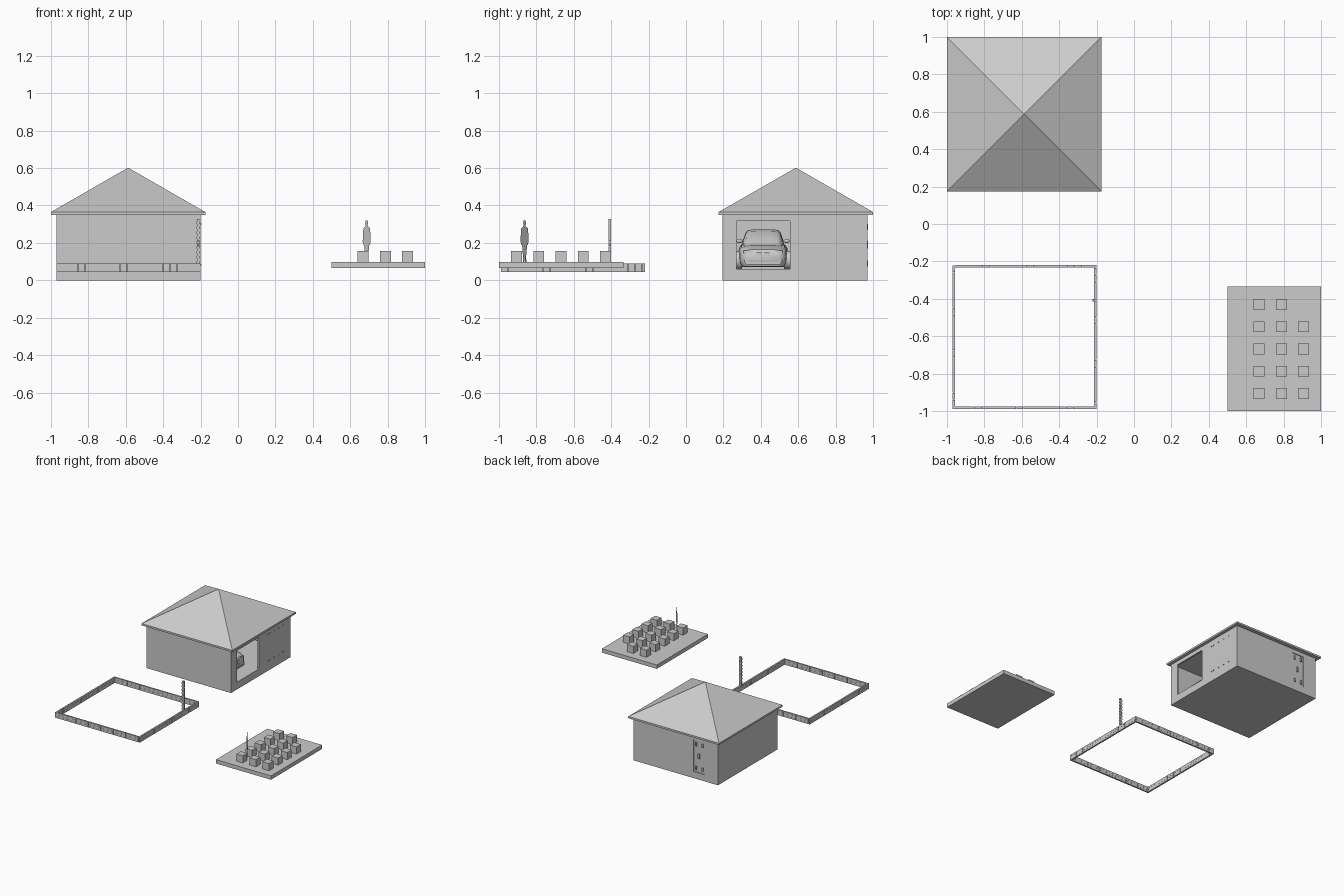
import bpy, bmesh, math
from mathutils import Vector

if "Cube" in bpy.data.objects:
    bpy.data.objects.remove(bpy.data.objects["Cube"])


def finish(name, bm, smooth=None):
    bmesh.ops.recalc_face_normals(bm, faces=bm.faces)
    me = bpy.data.meshes.new(name)
    bm.to_mesh(me)
    bm.free()
    if smooth:
        me.shade_smooth()
        me.set_sharp_from_angle(angle=math.radians(smooth))
    ob = bpy.data.objects.new(name, me)
    bpy.context.collection.objects.link(ob)
    return ob


def add_box(bm, lo, hi):
    vs = bmesh.ops.create_cube(bm, size=1)["verts"]
    for v in vs:
        v.co = Vector([a + (b - a) * (c + .5) for a, b, c in zip(lo, hi, v.co)])


def boxes(name, items):
    bm = bmesh.new()
    for lo, hi in items:
        add_box(bm, lo, hi)
    return finish(name, bm)


def loft(name, rings, smooth=None):
    bm = bmesh.new()
    rows = [[bm.verts.new(p) for p in r] for r in rings]
    n = len(rows[0])
    for a, b in zip(rows, rows[1:]):
        for i in range(n):
            bm.faces.new((a[i], a[(i + 1) % n], b[(i + 1) % n], b[i]))
    bm.faces.new(rows[0])
    bm.faces.new(rows[-1])
    return finish(name, bm, smooth)


def cut(target, name, lo, hi):
    c = boxes(name, [(lo, hi)])
    c.hide_render = True
    c.display_type = 'WIRE'
    m = target.modifiers.new(name, 'BOOLEAN')
    m.operation = 'DIFFERENCE'
    m.solver = 'EXACT'
    m.object = c


# House shell, hollow, with garage opening and back door opening
house = boxes("house_walls", [((-.97, .195, 0), (-.2, .97, .35))])
cut(house, "room_cutter", (-.958, .207, .06), (-.212, .958, .37))
cut(house, "garage_cutter", (-.23, .27, .06), (-.15, .556, .318))
cut(house, "door_cutter", (-.853, .94, .055), (-.746, 1.0, .318))

# Hipped roof with eave board
bm = bmesh.new()
add_box(bm, (-1, .175, .35), (-.175, 1, .365))
top = max(bm.faces, key=lambda f: f.calc_center_median().z)
apex = bmesh.ops.poke(bm, faces=[top])["verts"][0]
apex.co.z = .602
finish("hipped_roof", bm)

# Back door panel, rails and hinges
boxes("back_door", [((-.853, .958, .055), (-.746, .964, .318))])
boxes("door_hardware", [((x, .962, z), (x + .012, .974, z + h))
                        for x, z, h in ((-.835, .075, .03), (-.775, .075, .03), (-.8, .17, .04),
                                        (-.835, .27, .03), (-.775, .27, .03))])

# Small wall anchors beside the garage
boxes("wall_anchors", [((-.201, y, z), (-.195, y + w, z + .007))
                       for z in (.078, .297)
                       for y, w in ((.67, .005), (.69, .012), (.75, .006), (.81, .006), (.87, .005))])


# Brick ring: three courses round a square
items = []
X0, X1, Y0, Y1, T = -.97, -.2, -.99, -.22, .013
N = 20
for c in range(3):
    z0 = .045 + c * .015
    z1 = z0 + .0145
    step = (X1 - X0 - T) / N
    for i in range(N):
        a, b = i * step, (i + 1) * step - .001
        items += [((X0 + a, Y0, z0), (X0 + b, Y0 + T, z1)),
                  ((X0 + T + a, Y1 - T, z0), (X0 + T + b, Y1, z1)),
                  ((X0, Y0 + T + a, z0), (X0 + T, Y0 + T + b, z1)),
                  ((X1 - T, Y0 + a, z0), (X1, Y0 + b, z1))]
boxes("brick_ring", items)

# Brick post standing on the ring
boxes("brick_post", [((-.222 + (i % 2) * .003, -.414, .09 + i * .0132),
                      (-.203 + (i % 2) * .003, -.401, .09 + i * .0132 + .0128)) for i in range(18)])

# Slab with rows of cubes, one corner place left empty
boxes("slab", [((.5, -1, .065), (1, -.335, .097))])
boxes("slab_cubes", [((.64 + i * .119, -.935 + j * .119, .097),
                      (.698 + i * .119, -.877 + j * .119, .156))
                     for i in range(3) for j in range(5) if (i, j) != (2, 4)])

# Flat standing figure, half outline mirrored
half = [(.002, .1), (.004, .097), (.013, .097), (.012, .13), (.016, .16), (.019, .19), (.024, .188),
        (.030, .205), (.029, .24), (.025, .278), (.008, .289), (.007, .295), (.011, .305), (.008, .318),
        (0, .322)]
outline = half + [(-u, z) for u, z in reversed(half[:-1])] + [(0, .18)]
bm = bmesh.new()
k = math.sqrt(.5)
bm.faces.new([bm.verts.new((.688 + u * k, -.863 - u * k, z)) for u, z in outline])
finish("standing_figure", bm)

# Car parked in the garage, nose towards the opening
CX, CY = -.30, .412


def ring(s, w, z0, z1, shape):
    h = [(w * a, z0 + (z1 - z0) * b) for a, b in shape]
    pts = h + [(-y, z) for y, z in reversed(h)]
    return [(CX - s, CY + y, z) for y, z in pts]


LOW = ((.85, 0), (.97, .2), (1, .5), (.98, .78), (.88, .93), (.5, 1))
body = [(0, .085, .09, .14), (.012, .11, .075, .165), (.04, .124, .07, .175), (.11, .13, .07, .188),
        (.18, .131, .075, .195), (.35, .132, .075, .2), (.5, .13, .075, .2), (.565, .122, .08, .195),
        (.585, .105, .09, .18)]
loft("car_body", [ring(*b, LOW) for b in body], 40)
CAB = ((1, 0), (.93, .4), (.8, .85), (.7, .97), (.35, 1))
cabin = [(.15, .108, .18, .188), (.20, .112, .18, .222), (.265, .114, .18, .264), (.34, .115, .18, .272),
         (.45, .114, .18, .266), (.51, .11, .18, .25), (.57, .1, .18, .2)]
loft("car_cabin", [ring(*c, CAB) for c in cabin], 40)

# Tyres and hubs
bm = bmesh.new()
for s in (.11, .46):
    for side in (-1, 1):
        for r, d, off in ((.048, .03, .128), (.03, .032, .1285)):
            vs = bmesh.ops.create_cone(bm, cap_ends=True, segments=28, radius1=r, radius2=r, depth=d)["verts"]
            for v in vs:
                x, y, z = v.co
                v.co = (CX - s + x, CY + side * off + z, .108 + y)
finish("car_wheels", bm, 40)

# Car front details, mirrored left and right
bits = [((CX - .02, CY - .095, .085), (CX + .003, CY + .095, .098)),
        ((CX - .02, CY - .035, .108), (CX + .004, CY + .035, .12))]
for s in (-1, 1):
    for y0, y1, z0, z1, x0, x1 in ((.005, .035, .132, .152, -.02, .002), (.062, .105, .142, .158, -.03, -.006),
                                   (.08, .1, .1, .112, -.02, 0)):
        ya, yb = sorted((CY + s * y0, CY + s * y1))
        bits.append(((CX + x0, ya, z0), (CX + x1, yb, z1)))
boxes("car_grille_and_lamps", bits)
bm = bmesh.new()
for s in (-1, 1):
    vs = bmesh.ops.create_icosphere(bm, subdivisions=2, radius=1)["verts"]
    for v in vs:
        v.co = (CX - .215 + v.co.x * .009, CY + s * .126 + v.co.y * .017, .21 + v.co.z * .011)
finish("car_mirrors", bm, 60)
